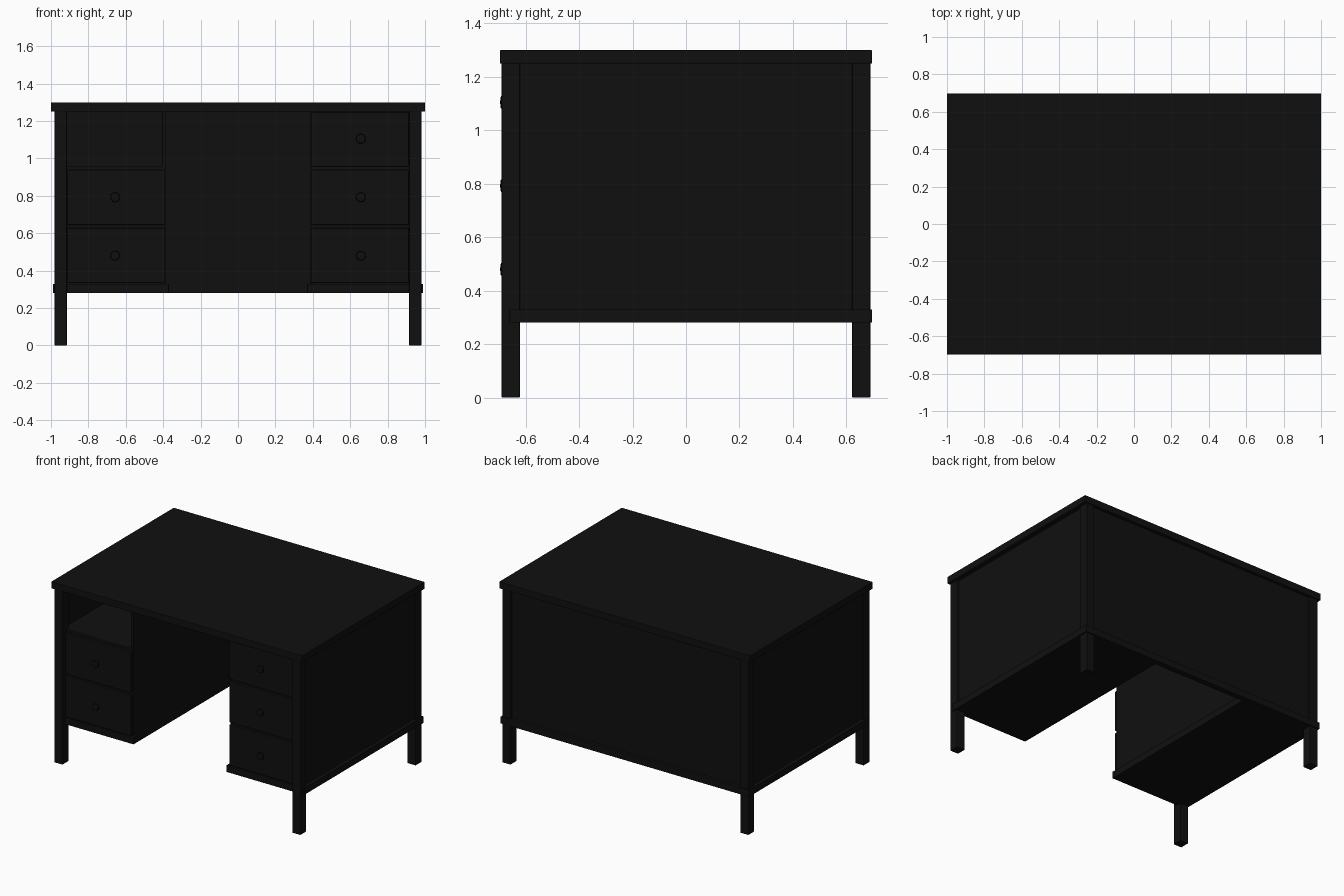
import bpy, bmesh, math

if "Cube" in bpy.data.objects:
    bpy.data.objects.remove(bpy.data.objects["Cube"])

mat = bpy.data.materials.new("black_paint")
mat.diffuse_color = (0.005, 0.005, 0.005, 1)
mat.use_nodes = True
mat.node_tree.nodes["Principled BSDF"].inputs["Base Color"].default_value = mat.diffuse_color


def finish(name, bm, bevel=0.0):
    bmesh.ops.recalc_face_normals(bm, faces=bm.faces)
    me = bpy.data.meshes.new(name)
    bm.to_mesh(me)
    bm.free()
    me.materials.append(mat)
    ob = bpy.data.objects.new(name, me)
    bpy.context.collection.objects.link(ob)
    if bevel:
        mod = ob.modifiers.new("soft_edges", 'BEVEL')
        mod.width = bevel
        mod.segments = 2
    return ob


def box(name, x, y, z, bevel=0.003):
    bm = bmesh.new()
    bmesh.ops.create_cube(bm, size=1)
    for v in bm.verts:
        for i, (a, b) in enumerate((x, y, z)):
            v.co[i] = a + (v.co[i] + 0.5) * (b - a)
    return finish(name, bm, bevel)


def knob(name, x, y, z):
    # lathed (radius, forward distance) profile around the y axis
    prof = [(0, 0), (0.014, 0), (0.014, 0.014), (0.024, 0.019), (0.026, 0.026), (0.023, 0.033), (0, 0.036)]
    bm = bmesh.new()
    vs = [bm.verts.new((x + r, y - d, z)) for r, d in prof]
    es = [bm.edges.new(p) for p in zip(vs, vs[1:])]
    bmesh.ops.spin(bm, geom=vs + es, cent=(x, y, z), axis=(0, 1, 0), angle=2 * math.pi, steps=24)
    bmesh.ops.remove_doubles(bm, verts=bm.verts, dist=1e-5)
    ob = finish(name, bm)
    bpy.context.view_layer.objects.active = ob
    ob.select_set(True)
    bpy.ops.object.shade_smooth_by_angle(angle=math.radians(40))
    ob.select_set(False)


# desk top and back panel
box("desk_top", (-1, 1), (-0.697, 0.697), (1.25, 1.30))
box("back_panel", (-0.93, 0.93), (0.655, 0.675), (0.32, 1.255))

# U-shaped base board
outline = [(-0.99, -0.66), (-0.37, -0.66), (-0.37, 0.655), (0.37, 0.655),
           (0.37, -0.66), (0.99, -0.66), (0.99, 0.697), (-0.99, 0.697)]
bm = bmesh.new()
face = bm.faces.new([bm.verts.new((x, y, 0.28)) for x, y in outline])
ext = bmesh.ops.extrude_face_region(bm, geom=[face])
bmesh.ops.translate(bm, vec=(0, 0, 0.05), verts=[v for v in ext["geom"] if isinstance(v, bmesh.types.BMVert)])
finish("base_board", bm, 0.003)

front_y = -0.66
levels = [(0.335, 0.627), (0.645, 0.939), (0.957, 1.247)]
for s, side in ((-1, "left"), (1, "right")):
    def span(a, b):
        return tuple(sorted((s * a, s * b)))

    # legs
    for t, end in ((-1, "front"), (1, "back")):
        box(f"{side}_{end}_leg", span(0.915, 0.98), tuple(sorted((t * 0.622, t * 0.69))), (0, 1.255))

    # pedestal walls and shelves
    box(f"{side}_side_panel", span(0.945, 0.965), (-0.64, 0.66), (0.32, 1.255))
    box(f"{side}_inner_wall", span(0.385, 0.405), (-0.64, 0.66), (0.32, 1.255))
    for i, z in enumerate((0.636, 0.948)):
        box(f"{side}_shelf_{i + 1}", span(0.39, 0.95), (-0.642, 0.66), (z - 0.01, z + 0.01))

    # drawers: three on the right, two under the open cubby on the left
    for i, (z0, z1) in enumerate(levels[:2] if s < 0 else levels):
        box(f"{side}_drawer_{i + 1}", span(0.392, 0.913), (front_y, front_y + 0.025), (z0, z1))
        knob(f"{side}_knob_{i + 1}", s * 0.657, front_y, (0.48, 0.793, 1.105)[i])
